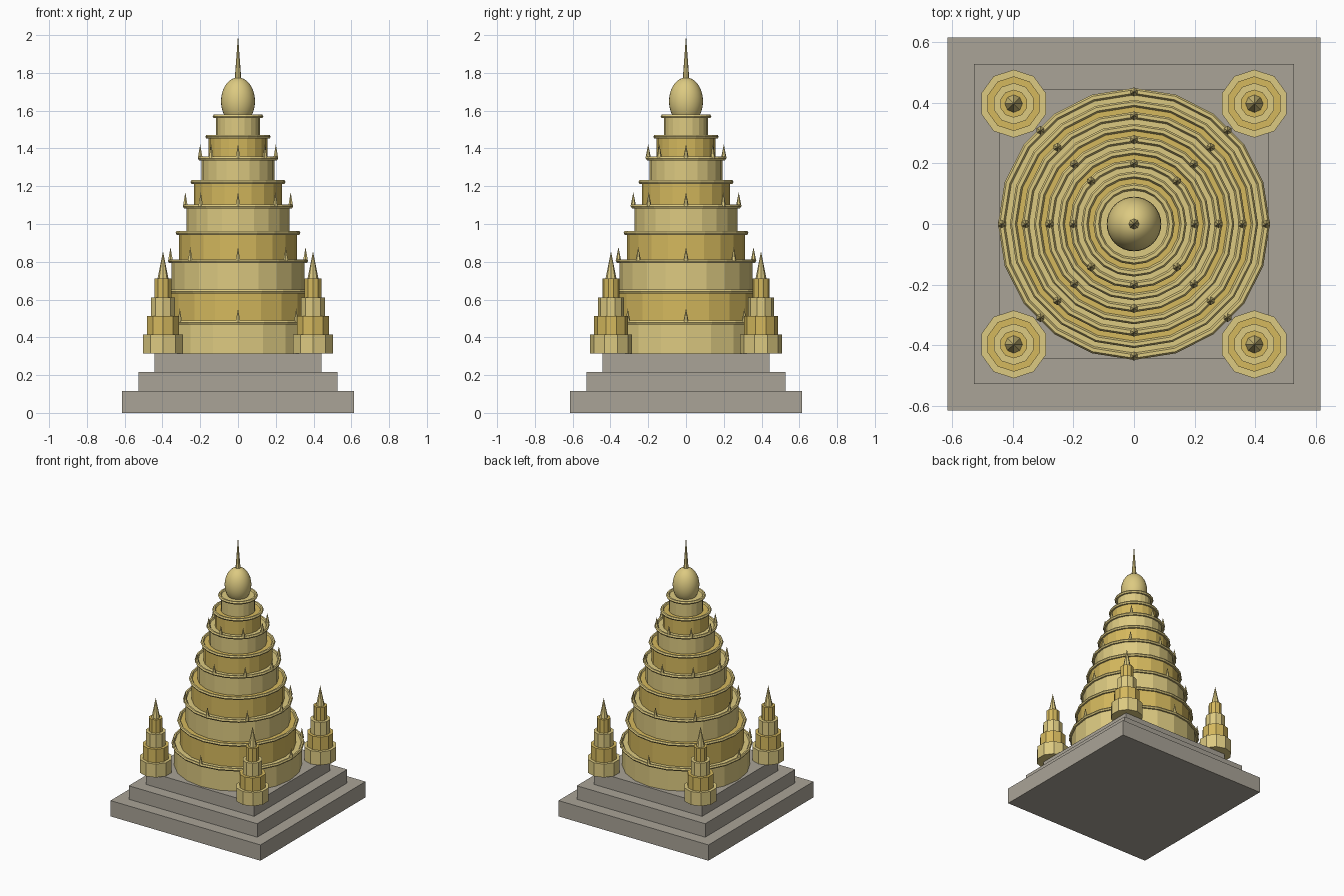
import bpy, math
from math import sin, cos, pi

if "Cube" in bpy.data.objects:
    bpy.data.objects.remove(bpy.data.objects["Cube"])


def mat(name, rgb):
    m = bpy.data.materials.new(name)
    m.diffuse_color = (*rgb, 1)
    m.use_nodes = True
    m.node_tree.nodes["Principled BSDF"].inputs["Base Color"].default_value = m.diffuse_color
    return m


STONE = mat("stone", (0.40, 0.37, 0.31))
PALE = mat("pale_gold", (0.72, 0.59, 0.22))
GOLD = mat("gold", (0.66, 0.48, 0.11))


def finish(name, m):
    o = bpy.context.object
    o.name = name
    o.data.materials.append(m)
    return o


def drum(name, n, r, z0, z1, m, x=0, y=0, r2=None):
    bpy.ops.mesh.primitive_cone_add(vertices=n, radius1=r, radius2=r if r2 is None else r2,
                                    depth=z1 - z0, location=(x, y, (z0 + z1) / 2))
    return finish(name, m)


# Square stepped plinth
for i, (h, z0, z1) in enumerate([(0.615, 0, 0.117), (0.527, 0.117, 0.217), (0.443, 0.217, 0.315)]):
    bpy.ops.mesh.primitive_cube_add(size=1, location=(0, 0, (z0 + z1) / 2))
    o = finish(f"plinth_step_{i+1}", STONE)
    o.scale = (2 * h, 2 * h, z1 - z0)

# Central tower: tapering tiers, each with a rim moulding
levels = [0.315, 0.478, 0.643, 0.803, 0.953, 1.093, 1.223, 1.347, 1.462, 1.57]
for i in range(9):
    r = 0.43 - 0.0393 * i
    top = levels[i + 1]
    drum(f"tier_{i+1}", 20, r, levels[i], top, GOLD if i % 2 else PALE)
    bpy.ops.mesh.primitive_torus_add(major_segments=20, minor_segments=6, major_radius=r + 0.007,
                                     minor_radius=0.0115, location=(0, 0, top))
    finish(f"rim_{i+1}", PALE)
    # Eight small finials on every other rim
    if i % 2 == 0 and i < 8:
        for k in range(8):
            a = k * pi / 4
            q = r + 0.006
            drum(f"finial_{i+1}_{k+1}", 6, 0.015, top, top + 0.075, PALE, q * cos(a), q * sin(a), 0)

# Egg-shaped dome and spire
bpy.ops.mesh.primitive_uv_sphere_add(segments=32, ring_count=16, radius=0.09, location=(0, 0, 1.65))
dome = finish("dome", PALE)
dome.scale.z = 1.4
bpy.ops.object.shade_smooth()
drum("spire", 8, 0.018, 1.76, 2.0, PALE, r2=0)

# Four corner turrets
for sx in (-1, 1):
    for sy in (-1, 1):
        x, y = 0.397 * sx, 0.397 * sy
        for i in range(4):
            z = 0.315 + 0.099 * i
            drum(f"turret_tier_{i+1}", 10, 0.112 - 0.022 * i, z, z + 0.099, GOLD if i % 2 else PALE, x, y)
        drum("turret_spire", 8, 0.029, 0.711, 0.855, PALE, x, y, 0)
